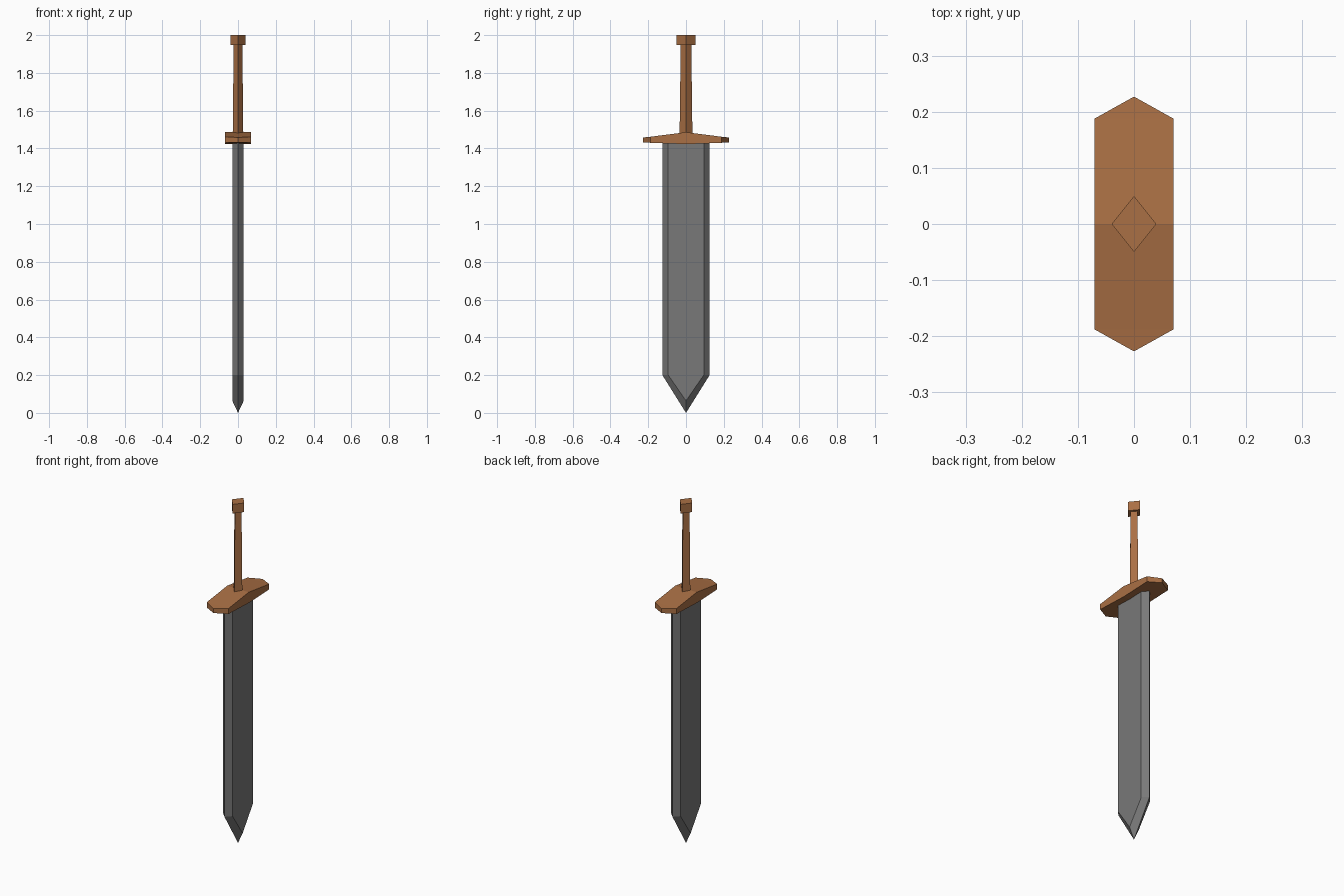
import bpy, bmesh

if "Cube" in bpy.data.objects:
    bpy.data.objects.remove(bpy.data.objects["Cube"])


def material(name, rgb):
    m = bpy.data.materials.new(name)
    m.diffuse_color = (*rgb, 1)
    m.use_nodes = True
    m.node_tree.nodes["Principled BSDF"].inputs["Base Color"].default_value = m.diffuse_color
    return m


wood = material("warm brown", (0.40, 0.16, 0.058))
steel = material("grey steel", (0.19, 0.19, 0.19))


def loft(name, rings, mat):
    """Join equally sized vertex rings with side faces and close both ends."""
    bm = bmesh.new()
    vs = [[bm.verts.new(p) for p in r] for r in rings]
    n = len(vs[0])
    for a, b in zip(vs, vs[1:]):
        for i in range(n):
            j = (i + 1) % n
            bm.faces.new((a[i], a[j], b[j], b[i]))
    bm.faces.new(vs[0][::-1])
    bm.faces.new(vs[-1])
    bmesh.ops.remove_doubles(bm, verts=bm.verts, dist=1e-5)
    bmesh.ops.recalc_face_normals(bm, faces=bm.faces)
    me = bpy.data.meshes.new(name)
    bm.to_mesh(me)
    bm.free()
    me.materials.append(mat)
    ob = bpy.data.objects.new(name, me)
    bpy.context.collection.objects.link(ob)
    return ob


def diamond(x, y, z):
    return [(x, 0, z), (0, y, z), (-x, 0, z), (0, -y, z)]


# blade: pointed outline with a bevelled rim down to the cutting edge
def blade_outline(x, y, tip):
    return [(x, -y, 1.435), (x, -y, 0.2), (x, 0, tip), (x, y, 0.2), (x, y, 1.435)]


loft("blade", [blade_outline(-0.03, 0.094, 0.064),
               blade_outline(0, 0.125, 0.0),
               blade_outline(0.03, 0.094, 0.064)], steel)


# guard: hexagonal plan, thickest in the middle, tapering to both ends
def guard_section(y, x, low, high):
    return [(-x, y, low), (x, y, low), (x, y, high), (-x, y, high)]


stations = [(-0.227, 0, 1.432, 1.458), (-0.188, 0.07, 1.430, 1.462),
            (0, 0.07, 1.423, 1.486),
            (0.188, 0.07, 1.430, 1.462), (0.227, 0, 1.432, 1.458)]


def guard():
    bm = bmesh.new()
    rows = []
    for s in stations:
        pts = guard_section(*s)
        if s[1] == 0:  # pointed end: a single upright edge
            lo, hi = bm.verts.new(pts[0]), bm.verts.new(pts[2])
            rows.append([lo, lo, hi, hi])
        else:
            rows.append([bm.verts.new(p) for p in pts])
    for a, b in zip(rows, rows[1:]):
        for i in range(4):
            j = (i + 1) % 4
            bm.faces.new(list(dict.fromkeys((a[i], a[j], b[j], b[i]))))
    bmesh.ops.recalc_face_normals(bm, faces=bm.faces)
    me = bpy.data.meshes.new("guard")
    bm.to_mesh(me)
    bm.free()
    me.materials.append(wood)
    bpy.context.collection.objects.link(bpy.data.objects.new("guard", me))


guard()

# grip and pommel: diamond-section bars
loft("grip", [diamond(0.028, 0.034, 1.47), diamond(0.023, 0.028, 1.95)], wood)
loft("pommel", [diamond(0.04, 0.05, 1.947), diamond(0.04, 0.05, 2.0)], wood)
